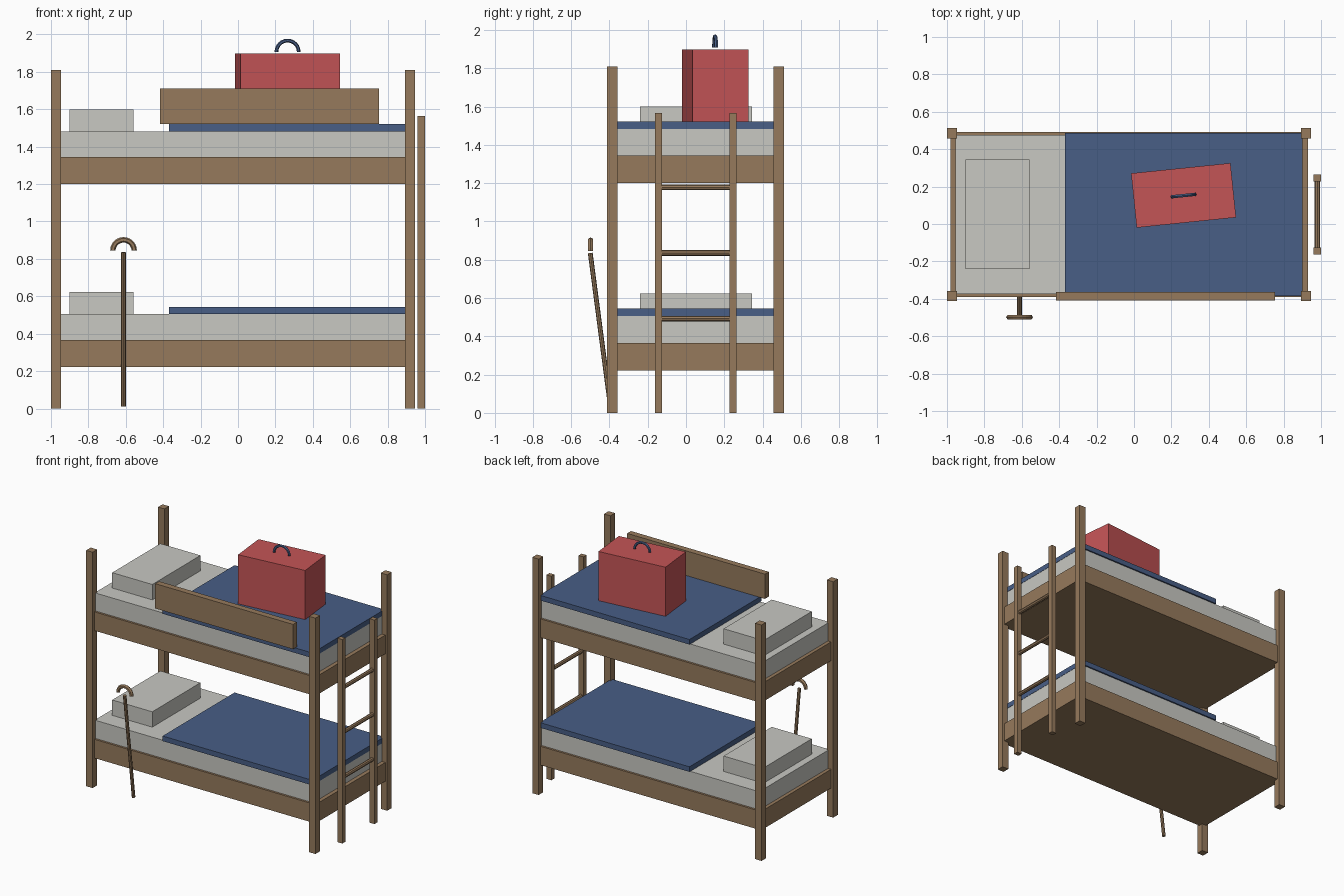
import bpy, bmesh, math
from mathutils import Vector, Matrix

cube = bpy.data.objects.get("Cube")
if cube:
    bpy.data.objects.remove(cube, do_unlink=True)


def material(name, rgb):
    m = bpy.data.materials.new(name)
    m.use_nodes = True
    m.diffuse_color = (*rgb, 1)
    m.node_tree.nodes["Principled BSDF"].inputs["Base Color"].default_value = (*rgb, 1)
    return m


wood = material("wood", (0.305, 0.195, 0.107))
linen = material("linen", (0.578, 0.578, 0.54))
blue = material("blue_fabric", (0.065, 0.112, 0.238))
red = material("red_case", (0.552, 0.089, 0.093))


def finish(name, bm, mat):
    bmesh.ops.recalc_face_normals(bm, faces=bm.faces)
    mesh = bpy.data.meshes.new(name)
    bm.to_mesh(mesh)
    bm.free()
    mesh.materials.append(mat)
    obj = bpy.data.objects.new(name, mesh)
    bpy.context.collection.objects.link(obj)
    return obj


def box(name, mat, x, y, z, turn=0):
    """Box from (min, max) ranges, turned about its own upright axis."""
    bm = bmesh.new()
    size = Vector([r[1] - r[0] for r in (x, y, z)])
    bmesh.ops.create_cube(bm, size=1, matrix=Matrix.Diagonal(size).to_4x4())
    obj = finish(name, bm, mat)
    obj.location = [sum(r) / 2 for r in (x, y, z)]
    obj.rotation_euler.z = turn
    return obj


def rod(name, mat, a, b, radius, sides=8):
    a, b = Vector(a), Vector(b)
    bm = bmesh.new()
    bmesh.ops.create_cone(bm, cap_ends=True, segments=sides, radius1=radius,
                          radius2=radius, depth=(b - a).length)
    obj = finish(name, bm, mat)
    obj.location = (a + b) / 2
    obj.rotation_euler = (b - a).to_track_quat("Z", "Y").to_euler()
    return obj


def arch(name, mat, location, major, minor, turn=0, steps=12, sides=6):
    """Half ring standing upright in the xz plane."""
    bm = bmesh.new()
    rings = []
    for i in range(steps + 1):
        t = math.pi * i / steps
        ring = []
        for j in range(sides):
            p = 2 * math.pi * j / sides
            r = major + minor * math.cos(p)
            ring.append(bm.verts.new((r * math.cos(t), minor * math.sin(p), r * math.sin(t))))
        rings.append(ring)
    for r0, r1 in zip(rings, rings[1:]):
        for j in range(sides):
            k = (j + 1) % sides
            bm.faces.new((r0[j], r0[k], r1[k], r1[j]))
    bm.faces.new(rings[0])
    bm.faces.new(rings[-1])
    obj = finish(name, bm, mat)
    obj.location = location
    obj.rotation_euler.z = turn
    return obj


# Corner posts
for side, x in (("right", (-1, -0.946)), ("left", (0.892, 0.946))):
    for end, y in (("front", (-0.412, -0.357)), ("back", (0.458, 0.513))):
        box(f"{end}_{side}_post", wood, x, y, (0, 1.81))

# Two bunks: frame, mattress, blanket and pillow
for level, base, top in (("lower", 0.222, 0.505), ("upper", 1.2, 1.482)):
    rim = base + 0.144
    box(f"{level}_frame", wood, (-0.982, 0.93), (-0.39, 0.492), (base, rim))
    box(f"{level}_mattress", linen, (-0.955, 0.9), (-0.374, 0.476), (rim, top))
    box(f"{level}_blanket", blue, (-0.37, 0.902), (-0.386, 0.487), (top, top + 0.039))
    box(f"{level}_pillow", linen, (-0.9, -0.56), (-0.24, 0.344), (top, top + 0.118))

# Guard rail on the upper bunk
box("guard_rail", wood, (-0.416, 0.754), (-0.41, -0.363), (1.52, 1.71))

# Ladder at the foot end
for end, y in (("front", (-0.163, -0.126)), ("back", (0.227, 0.264))):
    box(f"ladder_{end}_rail", wood, (0.959, 1.0), y, (0, 1.565))
for i in range(3):
    z = 0.492 + 0.343 * i
    rod(f"ladder_rung_{i + 1}", wood, (0.98, -0.14, z), (0.98, 0.24, z), 0.015)

# Suitcase with its handle
turn = math.radians(5.9)
box("suitcase", red, (-0.002, 0.532), (0.007, 0.299), (1.521, 1.898), turn)
arch("suitcase_handle", blue, (0.265, 0.152, 1.907), 0.06, 0.01, turn)

# Walking stick leaning on the front
rod("stick_shaft", wood, (-0.612, -0.392, 0.012), (-0.612, -0.5, 0.835), 0.0125)
arch("stick_handle", wood, (-0.612, -0.498, 0.845), 0.057, 0.0145)
